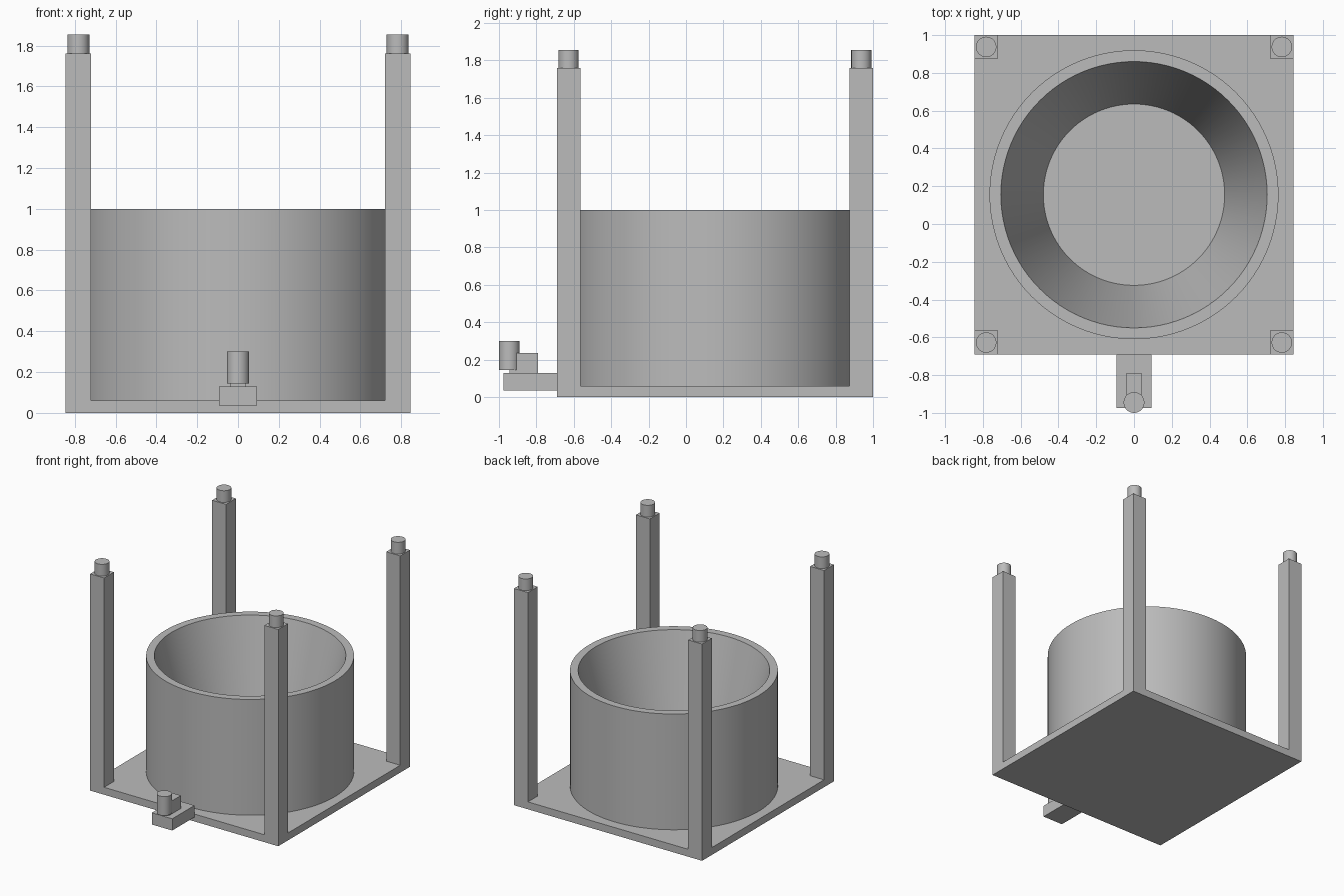
import bpy, bmesh, math

cube = bpy.data.objects.get("Cube")
if cube:
    bpy.data.objects.remove(cube, do_unlink=True)

grey = bpy.data.materials.new("plain grey")
grey.use_nodes = True
colour = (0.5, 0.5, 0.5, 1)
grey.diffuse_color = colour
grey.node_tree.nodes["Principled BSDF"].inputs["Base Color"].default_value = colour

CY = 0.155          # centre of the square base
HALF = 0.845        # half width of the base
POST = 0.125        # post thickness
BASE_TOP = 0.06


def finish(bm, name, smooth=False):
    bmesh.ops.recalc_face_normals(bm, faces=bm.faces)
    mesh = bpy.data.meshes.new(name)
    bm.to_mesh(mesh)
    bm.free()
    mesh.materials.append(grey)
    obj = bpy.data.objects.new(name, mesh)
    bpy.context.collection.objects.link(obj)
    if smooth:
        bpy.ops.object.select_all(action='DESELECT')
        obj.select_set(True)
        bpy.context.view_layer.objects.active = obj
        bpy.ops.object.shade_smooth_by_angle(angle=math.radians(30))
    return obj


def box(name, x0, x1, y0, y1, z0, z1):
    bm = bmesh.new()
    bmesh.ops.create_cube(bm, size=1)
    bmesh.ops.scale(bm, vec=(x1 - x0, y1 - y0, z1 - z0), verts=bm.verts)
    bmesh.ops.translate(bm, vec=((x0 + x1) / 2, (y0 + y1) / 2, (z0 + z1) / 2), verts=bm.verts)
    return finish(bm, name)


def lathe(name, x, y, profile, steps):
    """Spin a closed (radius, height) profile around a vertical axis."""
    bm = bmesh.new()
    verts = [bm.verts.new((x + r, y, z)) for r, z in profile]
    edges = [bm.edges.new(pair) for pair in zip(verts, verts[1:])]
    bmesh.ops.spin(bm, geom=verts + edges, cent=(x, y, 0), axis=(0, 0, 1),
                   angle=math.tau, steps=steps)
    bmesh.ops.remove_doubles(bm, verts=bm.verts, dist=0.0001)
    return finish(bm, name, True)


def peg(name, x, y, radius, z0, z1):
    return lathe(name, x, y, [(0, z0), (radius, z0), (radius, z1), (0, z1)], 48)


# Square base
box("base_plate", -HALF, HALF, CY - HALF, CY + HALF, 0, BASE_TOP)

# Round tub with a tapering inside
lathe("tub", 0, CY, [(0, BASE_TOP), (0.765, BASE_TOP), (0.765, 1.0),
                     (0.705, 1.0), (0.48, 0.12), (0, 0.12)], 96)

# Corner posts, each with a round peg on top
for sx, side in ((-1, "right"), (1, "left")):
    for sy, end in ((-1, "front"), (1, "back")):
        px = sx * (HALF - POST / 2)
        py = CY + sy * (HALF - POST / 2)
        h = POST / 2
        box(f"{end}_{side}_post", px - h, px + h, py - h, py + h, BASE_TOP, 1.76)
        peg(f"{end}_{side}_peg", px, py, 0.054, 1.76, 1.855)

# Tap at the front: arm, block and upright handle
box("tap_arm", -0.092, 0.092, -0.975, CY - HALF, 0.035, 0.13)
box("tap_block", -0.04, 0.04, -0.945, -0.79, 0.13, 0.235)
peg("tap_handle", 0, -0.945, 0.055, 0.145, 0.30)
